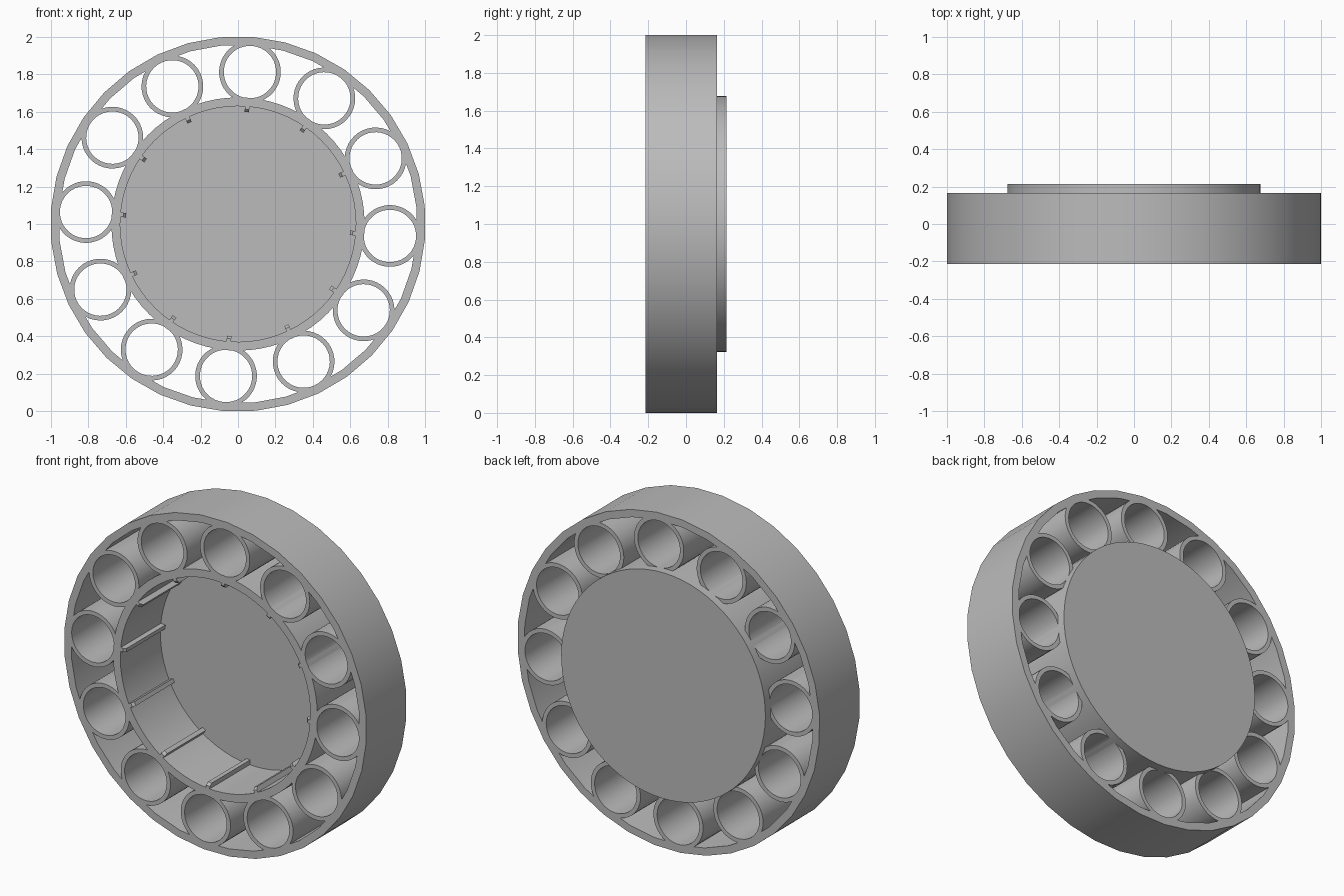
import bpy, math
from mathutils import Matrix

if "Cube" in bpy.data.objects:
    bpy.data.objects.remove(bpy.data.objects["Cube"])

FRONT, BACK = -0.215, 0.165
CENTRE_Z = 1.0
COUNT = 12
TURN = math.radians(-4.5)

grey = bpy.data.materials.new("plain_grey")
grey.use_nodes = True
colour = (0.5, 0.5, 0.5, 1)
grey.diffuse_color = colour
grey.node_tree.nodes["Principled BSDF"].inputs["Base Color"].default_value = colour


def add_object(name, verts, faces):
    mesh = bpy.data.meshes.new(name)
    mesh.from_pydata(verts, [], faces)
    mesh.materials.append(grey)
    obj = bpy.data.objects.new(name, mesh)
    bpy.context.collection.objects.link(obj)
    bpy.ops.object.select_all(action='DESELECT')
    obj.select_set(True)
    bpy.context.view_layer.objects.active = obj
    bpy.ops.object.mode_set(mode='EDIT')
    bpy.ops.mesh.select_all(action='SELECT')
    bpy.ops.mesh.normals_make_consistent(inside=False)
    bpy.ops.object.mode_set(mode='OBJECT')
    bpy.ops.object.shade_smooth_by_angle(angle=math.radians(30))
    return obj


def lathe(name, profile, sides, x=0, z=CENTRE_Z, closed=True, turn=TURN):
    """Spin (radius, y) points about the depth axis; an open profile gets end caps."""
    n = len(profile)
    verts = []
    for i in range(sides):
        a = turn + math.tau * i / sides
        verts += [(x + r * math.cos(a), y, z + r * math.sin(a)) for r, y in profile]
    faces = []
    for i in range(sides):
        j = (i + 1) % sides
        for k in range(n if closed else n - 1):
            m = (k + 1) % n
            faces.append((i * n + k, i * n + m, j * n + m, j * n + k))
    if not closed:
        faces += [tuple(i * n + k for i in range(sides)) for k in (0, n - 1)]
    return add_object(name, verts, faces)


def tube_profile(inner, outer):
    return [(inner, FRONT), (outer, FRONT), (outer, BACK), (inner, BACK)]


# Outer rim
lathe("outer_rim", tube_profile(0.958, 1.003), 36)

# Cup-shaped hub with a closed, raised back
lathe("hub_cup", [(0.63, BACK), (0.63, FRONT), (0.677, FRONT), (0.677, 0.215)],
      72, closed=False)

# Ring of round sleeves, each with a small rib inside the hub
for i in range(COUNT):
    a = math.radians(90) + TURN - math.tau * i / COUNT
    lathe(f"sleeve_{i + 1}", tube_profile(0.14, 0.165), 40,
          0.815 * math.cos(a), CENTRE_Z + 0.815 * math.sin(a), turn=a)

    # Rib side outline (radius, y) with a chamfered front end
    outline = [(0.64, FRONT), (0.615, FRONT), (0.6, FRONT + 0.015), (0.6, BACK), (0.64, BACK)]
    spin = Matrix.Translation((0, 0, CENTRE_Z)) @ Matrix.Rotation(-a, 4, 'Y')
    n = len(outline)
    verts = [spin @ Matrix.Translation((r, y, w)).to_translation()
             for w in (-0.012, 0.012) for r, y in outline]
    faces = [tuple(range(n)), tuple(range(n, 2 * n))]
    faces += [(k, (k + 1) % n, n + (k + 1) % n, n + k) for k in range(n)]
    add_object(f"hub_rib_{i + 1}", verts, faces)
